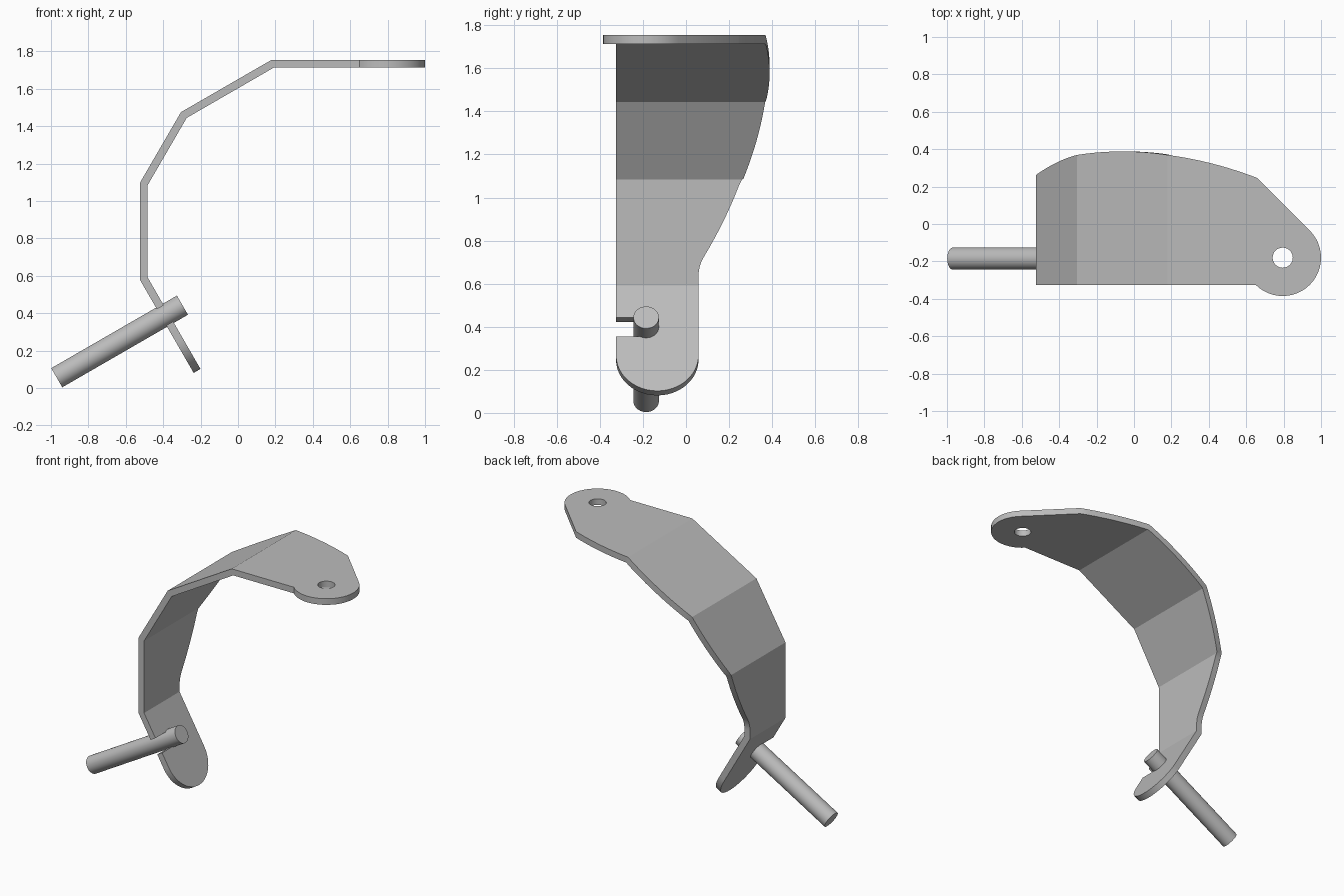
import bpy, bmesh
from math import sin, cos, asin, pi, radians
from mathutils import Vector

if "Cube" in bpy.data.objects:
    bpy.data.objects.remove(bpy.data.objects["Cube"])

grey = bpy.data.materials.new("light grey metal")
grey.use_nodes = True
grey.diffuse_color = (0.5, 0.5, 0.5, 1)
grey.node_tree.nodes["Principled BSDF"].inputs["Base Color"].default_value = (0.5, 0.5, 0.5, 1)

THICK = 0.042
# Outer side of the bent strip, from the tab down to the rounded foot (x, z)
PATH = [Vector(p) for p in ((1, 1.755), (0.18, 1.755), (-0.305, 1.475),
                            (-0.525, 1.096), (-0.525, 0.58), (-0.237, 0.081))]
DIRS = [(b - a).normalized() for a, b in zip(PATH, PATH[1:])]
INWARD = [Vector((-d.y, d.x)) for d in DIRS]
BENDS = [0.0]
for a, b in zip(PATH, PATH[1:]):
    BENDS.append(BENDS[-1] + (b - a).length)
END = BENDS[-1]


def arc(cu, cy, r, a0, a1, n):
    """Points on a circle in the flat pattern, angles in degrees."""
    steps = [radians(a0 + (a1 - a0) * i / n) for i in range(n + 1)]
    return [(cu + r * cos(t), cy + r * sin(t)) for t in steps]


def fold(u, y, depth):
    """Place a point of the flat pattern on the bent strip."""
    seg = max(i for i in range(len(DIRS)) if i == 0 or u >= BENDS[i] - 1e-5)
    p = PATH[seg] + DIRS[seg] * (u - BENDS[seg])
    n = INWARD[seg]
    if seg and abs(u - BENDS[seg]) < 1e-4:
        m = INWARD[seg - 1]
        n = (n + m) / (1 + n.dot(m))
    p = p + n * depth
    return Vector((p.x, y, p.y))


def finish(obj):
    obj.data.materials.append(grey)
    bpy.ops.object.select_all(action='DESELECT')
    obj.select_set(True)
    bpy.context.view_layer.objects.active = obj
    bpy.ops.object.shade_smooth_by_angle(angle=radians(25))


# Flat pattern outline: tab, long back curve, fillet, foot, slot
FRONT = -0.325
outline = arc(0.205, -0.18, 0.205, 315, 135, 24)
R, apex = 2.1, 1.1
sweep = asin(1.09 / R)
start = asin(0.76 / R)
outline += arc(apex, 0.388 - R, R, 90 + start * 180 / pi, 90 - sweep * 180 / pi, 36)
eu, ey = outline[-1]
fr = 0.17
outline += arc(eu + fr * sin(sweep), ey + fr * cos(sweep), fr,
               270 - sweep * 180 / pi, 270, 6)[1:]
foot_r = (outline[-1][1] - FRONT) / 2
outline += arc(END - foot_r, FRONT + foot_r, foot_r, 90, -90, 24)
slot_u, slot_r = END - 0.343, 0.05
outline.append((slot_u + slot_r, FRONT))
outline += arc(slot_u, -0.185, slot_r, 0, 180, 12)
outline.append((slot_u - slot_r, FRONT))
hole = arc(0.205, -0.18, 0.054, 0, 360, 24)[:-1]

# Fill the pattern, cut it at the bends, thicken and fold it
bm = bmesh.new()
for loop in (outline, hole):
    vs = [bm.verts.new((u, y, 0)) for u, y in loop]
    for a, b in zip(vs, vs[1:] + vs[:1]):
        bm.edges.new((a, b))
bmesh.ops.triangle_fill(bm, edges=bm.edges[:], use_beauty=True)
for u in BENDS[1:-1]:
    bmesh.ops.bisect_plane(bm, geom=bm.verts[:] + bm.edges[:] + bm.faces[:],
                           plane_co=(u, 0, 0), plane_no=(1, 0, 0))
top = bmesh.ops.extrude_face_region(bm, geom=bm.faces[:], use_keep_orig=True)
inner = {g for g in top["geom"] if isinstance(g, bmesh.types.BMVert)}
for v in bm.verts:
    v.co = fold(v.co.x, v.co.y, THICK if v in inner else 0)
bmesh.ops.recalc_face_normals(bm, faces=bm.faces[:])
mesh = bpy.data.meshes.new("bent_bracket")
bm.to_mesh(mesh)
bm.free()
bracket = bpy.data.objects.new("bent_bracket", mesh)
bpy.context.collection.objects.link(bracket)
finish(bracket)

# Round rod through the slot
low, high = Vector((-0.969, -0.185, 0.055)), Vector((-0.297, -0.185, 0.443))
bpy.ops.mesh.primitive_cylinder_add(vertices=40, radius=0.059, depth=(high - low).length,
                                    location=(low + high) / 2)
rod = bpy.context.object
rod.name = "rod"
rod.rotation_euler = (high - low).to_track_quat('Z', 'Y').to_euler()
finish(rod)
